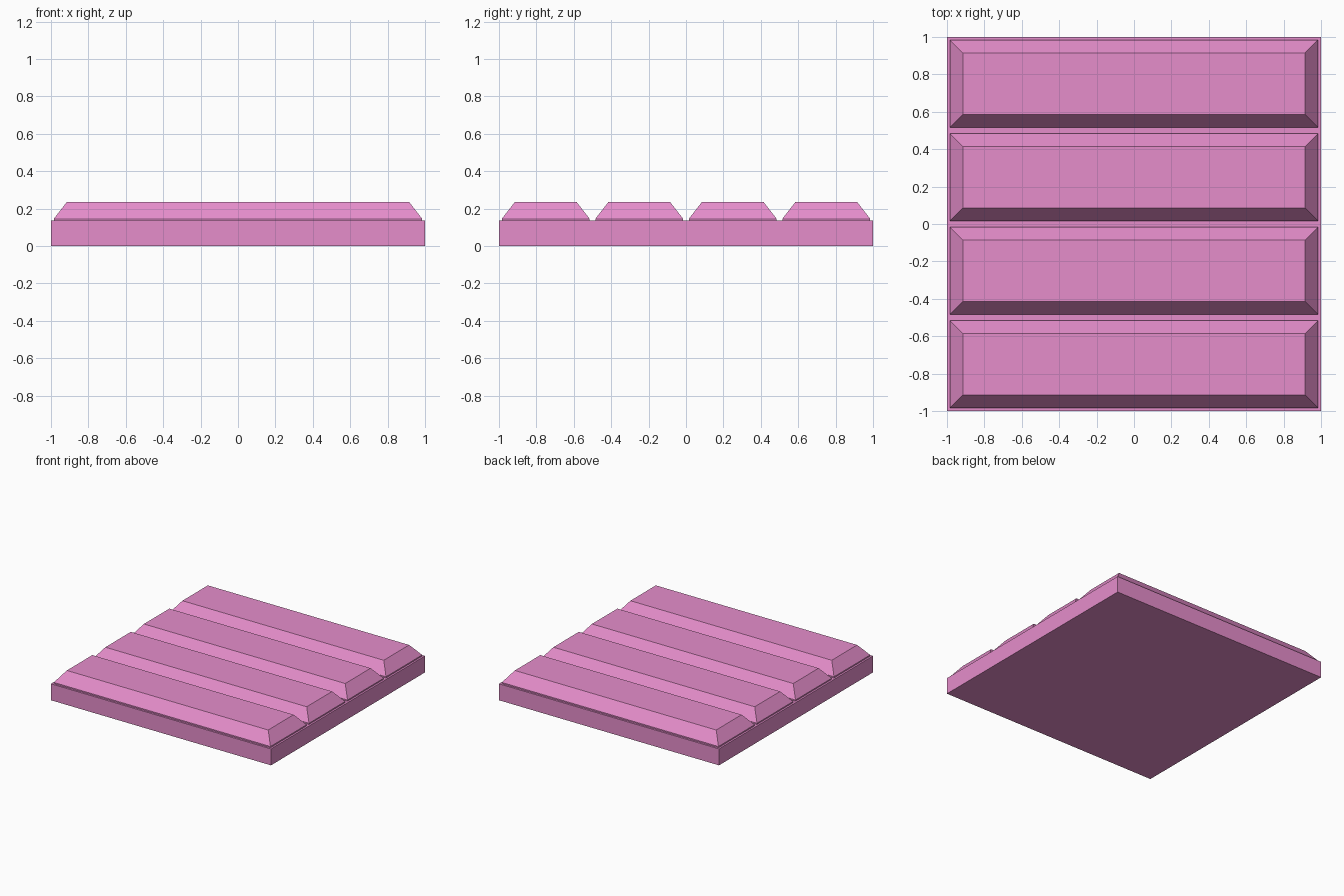
import bpy, bmesh

if "Cube" in bpy.data.objects:
    bpy.data.objects.remove(bpy.data.objects["Cube"])

BASE_TOP = 0.135
LIP_TOP = 0.145
PAD_TOP = 0.235
BEVEL = 0.07
PAD_HALF_X, PAD_HALF_Y = 0.985, 0.235

pink = bpy.data.materials.new("pink")
pink.diffuse_color = (0.79, 0.27, 0.60, 1)
pink.use_nodes = True
pink.node_tree.nodes["Principled BSDF"].inputs["Base Color"].default_value = pink.diffuse_color


def stacked_block(name, sections, y=0.0):
    """Closed block through rectangular sections (half_x, half_y, z)."""
    bm = bmesh.new()
    rings = []
    for hx, hy, z in sections:
        corners = ((-hx, -hy), (hx, -hy), (hx, hy), (-hx, hy))
        rings.append([bm.verts.new((cx, cy, z)) for cx, cy in corners])
    bm.faces.new(rings[0][::-1])
    bm.faces.new(rings[-1])
    for low, high in zip(rings, rings[1:]):
        for i in range(4):
            j = (i + 1) % 4
            bm.faces.new((low[i], low[j], high[j], high[i]))
    mesh = bpy.data.meshes.new(name)
    bm.to_mesh(mesh)
    bm.free()
    mesh.materials.append(pink)
    obj = bpy.data.objects.new(name, mesh)
    obj.location.y = y
    bpy.context.collection.objects.link(obj)
    return obj


# Square base slab
stacked_block("base_slab", [(1, 1, 0), (1, 1, BASE_TOP)])

# Four raised planks: thin upright lip, then a chamfer to the flat top
for i in range(4):
    stacked_block(f"plank_{i + 1}", [
        (PAD_HALF_X, PAD_HALF_Y, BASE_TOP),
        (PAD_HALF_X, PAD_HALF_Y, LIP_TOP),
        (PAD_HALF_X - BEVEL, PAD_HALF_Y - BEVEL, PAD_TOP),
    ], y=-0.75 + 0.5 * i)
